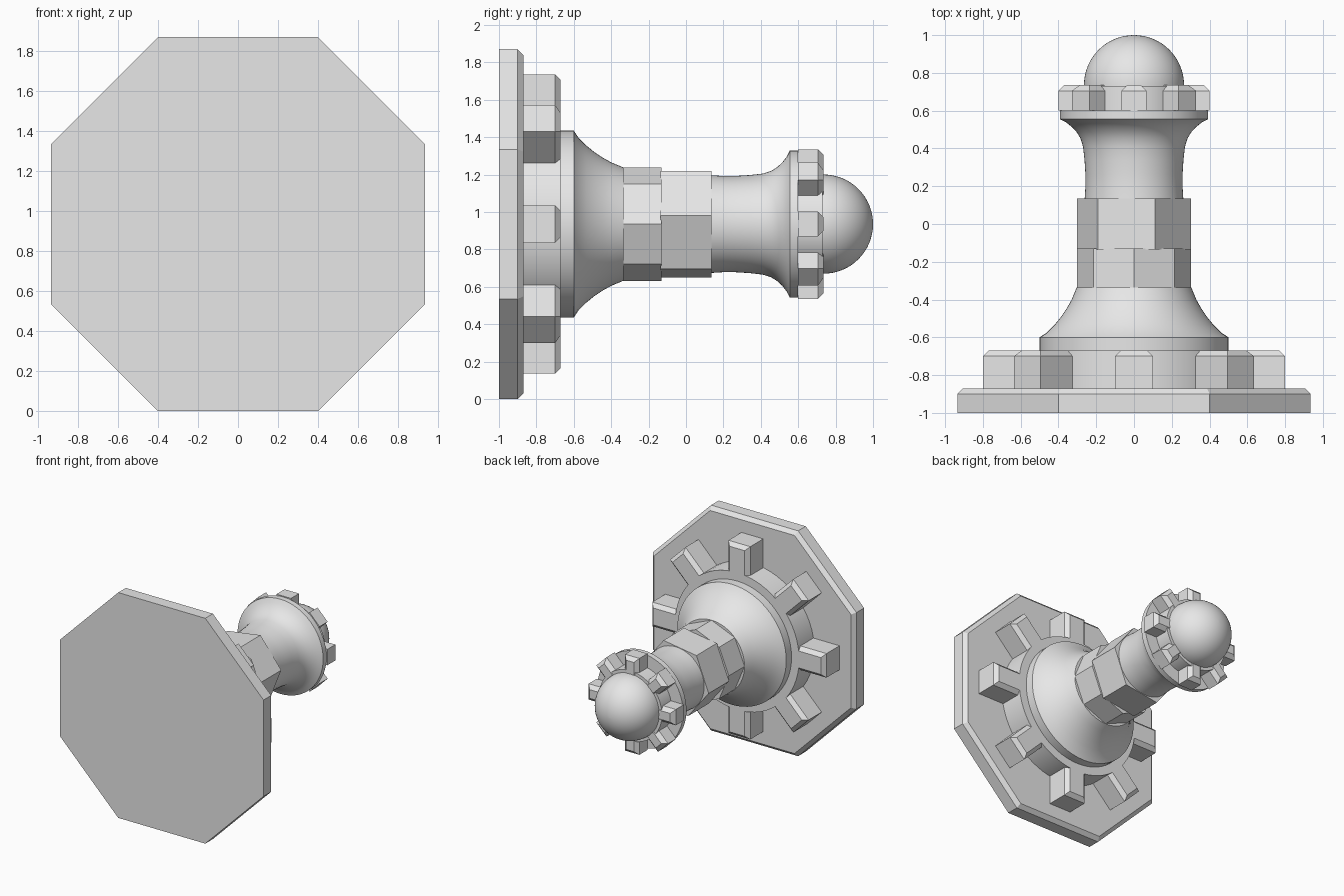
import bpy, bmesh
from math import sin, cos, pi, radians
from mathutils import Vector, Matrix

AXIS_Z = 0.935  # height of the horizontal axis

old = bpy.data.objects.get("Cube")
if old:
    bpy.data.objects.remove(old)

grey = bpy.data.materials.new("plain grey")
grey.use_nodes = True
grey.diffuse_color = (0.8, 0.8, 0.8, 1)
grey.node_tree.nodes["Principled BSDF"].inputs["Base Color"].default_value = (0.8, 0.8, 0.8, 1)


def ring(radius, y, sides, turn=0.0):
    """Regular polygon around the y axis."""
    angles = [radians(turn) + 2 * pi * i / sides for i in range(sides)]
    return [Vector((radius * cos(a), y, radius * sin(a))) for a in angles]


def rect(x0, x1, half, y):
    return [Vector((x, y, z)) for x, z in ((x0, -half), (x1, -half), (x1, half), (x0, half))]


def add_loft(bm, rings):
    """Skin a stack of equal-length rings and cap both ends."""
    loops = [[bm.verts.new(p) for p in r] for r in rings]
    for a, b in zip(loops, loops[1:]):
        for i in range(len(a)):
            j = (i + 1) % len(a)
            bm.faces.new((a[i], a[j], b[j], b[i]))
    bm.faces.new(loops[0])
    bm.faces.new(loops[-1])


def finish(name, bm, smooth=False):
    bmesh.ops.recalc_face_normals(bm, faces=bm.faces)
    mesh = bpy.data.meshes.new(name)
    bm.to_mesh(mesh)
    bm.free()
    mesh.materials.append(grey)
    ob = bpy.data.objects.new(name, mesh)
    ob.location.z = AXIS_Z
    bpy.context.collection.objects.link(ob)
    if smooth:
        bpy.ops.object.select_all(action='DESELECT')
        ob.select_set(True)
        bpy.context.view_layer.objects.active = ob
        bpy.ops.object.shade_smooth_by_angle(angle=radians(30))
    return ob


def loft(name, rings, smooth=False):
    bm = bmesh.new()
    add_loft(bm, rings)
    return finish(name, bm, smooth)


def lathe(name, profile, sides=64):
    return loft(name, [ring(r, y, sides) for r, y in profile], True)


def studs(name, inner, outer, half, y0, y1, bevel):
    """Eight radial blocks with chamfered upper edges."""
    bm = bmesh.new()
    for i in range(8):
        turn = Matrix.Rotation(i * pi / 4, 3, 'Y')
        levels = [rect(inner, outer, half, y0), rect(inner, outer, half, y1 - bevel),
                  rect(inner, outer - bevel, half - bevel, y1)]
        add_loft(bm, [[turn @ p for p in r] for r in levels])
    return finish(name, bm)


# Octagonal base plate with a chamfered rear edge
def octagon(y, inset):
    k = 1 - inset / AXIS_Z
    a, b = AXIS_Z * k, 0.4 * k
    pts = ((a, -b), (a, b), (b, a), (-b, a), (-a, b), (-a, -b), (-b, -a), (b, -a))
    return [Vector((x, y, z)) for x, z in pts]


loft("base_plate", [octagon(-1, 0), octagon(-0.9, 0), octagon(-0.87, 0.03)])

# Lower hub and its radial blocks
lathe("lower_hub", [(0.57, -0.88), (0.57, -0.67)])
studs("lower_blocks", 0.45, 0.8, 0.1, -0.87, -0.67, 0.03)

# Flared lower body
lathe("lower_body", [(0.5, -0.68), (0.5, -0.6), (0.462, -0.575), (0.42, -0.533),
                     (0.385, -0.49), (0.355, -0.445), (0.33, -0.4), (0.303, -0.335)])

# Faceted grip: octagon, then a slightly turned hexagon
loft("octagonal_grip", [ring(0.303, y, 8) for y in (-0.335, -0.13)])
loft("hexagonal_grip", [ring(0.306, y, 6, 8.5) for y in (-0.135, 0.135)])

# Neck flaring into the collar
lathe("neck", [(0.262, 0.12), (0.257, 0.2), (0.257, 0.26), (0.262, 0.34), (0.27, 0.41),
               (0.284, 0.455), (0.305, 0.488), (0.33, 0.515), (0.36, 0.538),
               (0.393, 0.555), (0.393, 0.6)])

# Upper hub and its radial blocks
lathe("upper_hub", [(0.29, 0.59), (0.29, 0.73)])
studs("upper_blocks", 0.2, 0.4, 0.066, 0.6, 0.735, 0.03)

# Domed tip
dome = [(0.265 * cos(t), 0.735 + 0.265 * sin(t)) for t in (i * pi / 32 for i in range(16))]
lathe("domed_tip", [(0.265, 0.7)] + dome + [(0.002, 1.0)])
